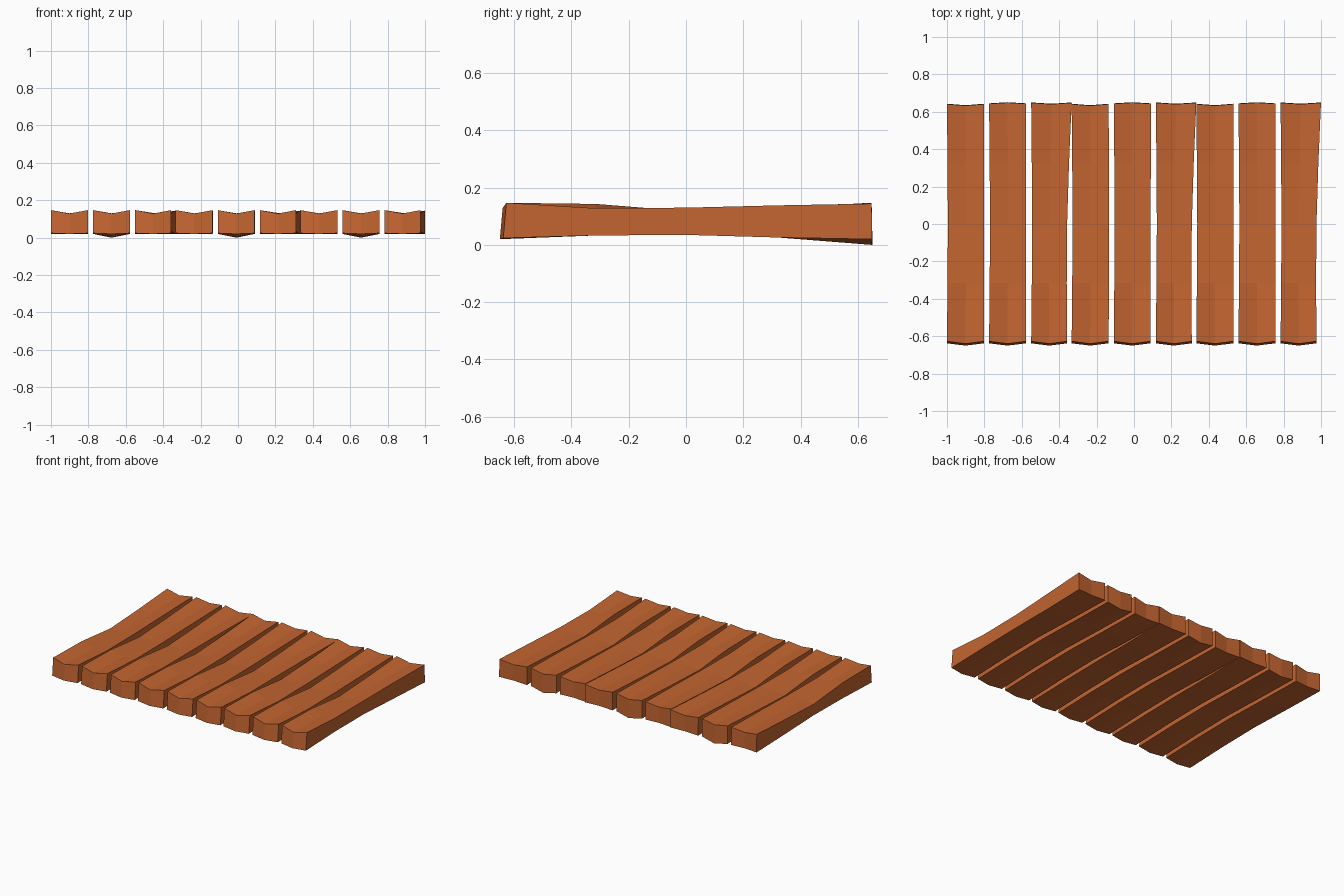
import bpy, bmesh

if "Cube" in bpy.data.objects:
    bpy.data.objects.remove(bpy.data.objects["Cube"])

mat = bpy.data.materials.new("terracotta_wood")
mat.diffuse_color = (0.55, 0.13, 0.03, 1)
mat.use_nodes = True
mat.node_tree.nodes["Principled BSDF"].inputs["Base Color"].default_value = mat.diffuse_color

YS = [-0.63, -0.315, 0.0, 0.32, 0.645]
# heights along each plank: left edge, centre line, right edge
TOP = [[0.147, 0.143, 0.113, 0.128, 0.147],
       [0.129, 0.124, 0.118, 0.124, 0.130],
       [0.147, 0.128, 0.130, 0.138, 0.144]]
UNDER = [0.024, 0.033, 0.035, 0.026, 0.020]
# per variant: left offset, right edge along length, drop of back underside centre, back end y of centre
VARIANTS = [
    dict(left=0.0, right=[0.198, 0.199, 0.199, 0.199, 0.198], drop=0.0, back=-0.012, side=-0.004),
    dict(left=0.003, right=[0.197, 0.197, 0.197, 0.198, 0.198], drop=0.02, back=0.004, side=-0.002),
    dict(left=0.006, right=[0.192, 0.190, 0.192, 0.202, 0.216], drop=0.0, back=-0.004, side=0.003),
]


def plank(name, x0, v):
    """Loft six-point cross-sections along y."""
    bm = bmesh.new()
    rings = []
    for i, y in enumerate(YS):
        inset = (0.0, 0.003, 0.005, 0.003, 0.0)[i]
        xl, xr = v["left"] + inset, v["left"] + v["right"][i]
        xs = [xl, (xl + xr) / 2, xr]
        top, bot = [], []
        for j, x in enumerate(xs):
            mid = j == 1
            yt = yb = y
            zb = UNDER[i]
            if i == 0:                      # raked, pointed front end
                yt = -0.640 if mid else -0.627
                yb = -0.650 if mid else -0.638
                zb -= 0.004 if mid else 0
            if i == 4:                      # back end
                yt = yb = y + (v["back"] if mid else v["side"])
                yb += 0.002
                zb -= v["drop"] if mid else 0
            top.append(bm.verts.new((x0 + x, yt, TOP[j][i])))
            bot.append(bm.verts.new((x0 + x, yb, zb)))
        rings.append(top + bot[::-1])
    for a, b in zip(rings, rings[1:]):
        for k in range(6):
            n = (k + 1) % 6
            bm.faces.new((a[k], a[n], b[n], b[k]))
    for r in (rings[0], rings[-1]):         # end caps split on the centre line
        bm.faces.new((r[0], r[1], r[4], r[5]))
        bm.faces.new((r[1], r[2], r[3], r[4]))
    bmesh.ops.recalc_face_normals(bm, faces=bm.faces)
    me = bpy.data.meshes.new(name)
    bm.to_mesh(me)
    bm.free()
    me.materials.append(mat)
    ob = bpy.data.objects.new(name, me)
    bpy.context.collection.objects.link(ob)


# nine planks cycling through three worn shapes
for i in range(9):
    plank(f"plank_{i + 1}", -1 + i * 0.2222, VARIANTS[i % 3])
